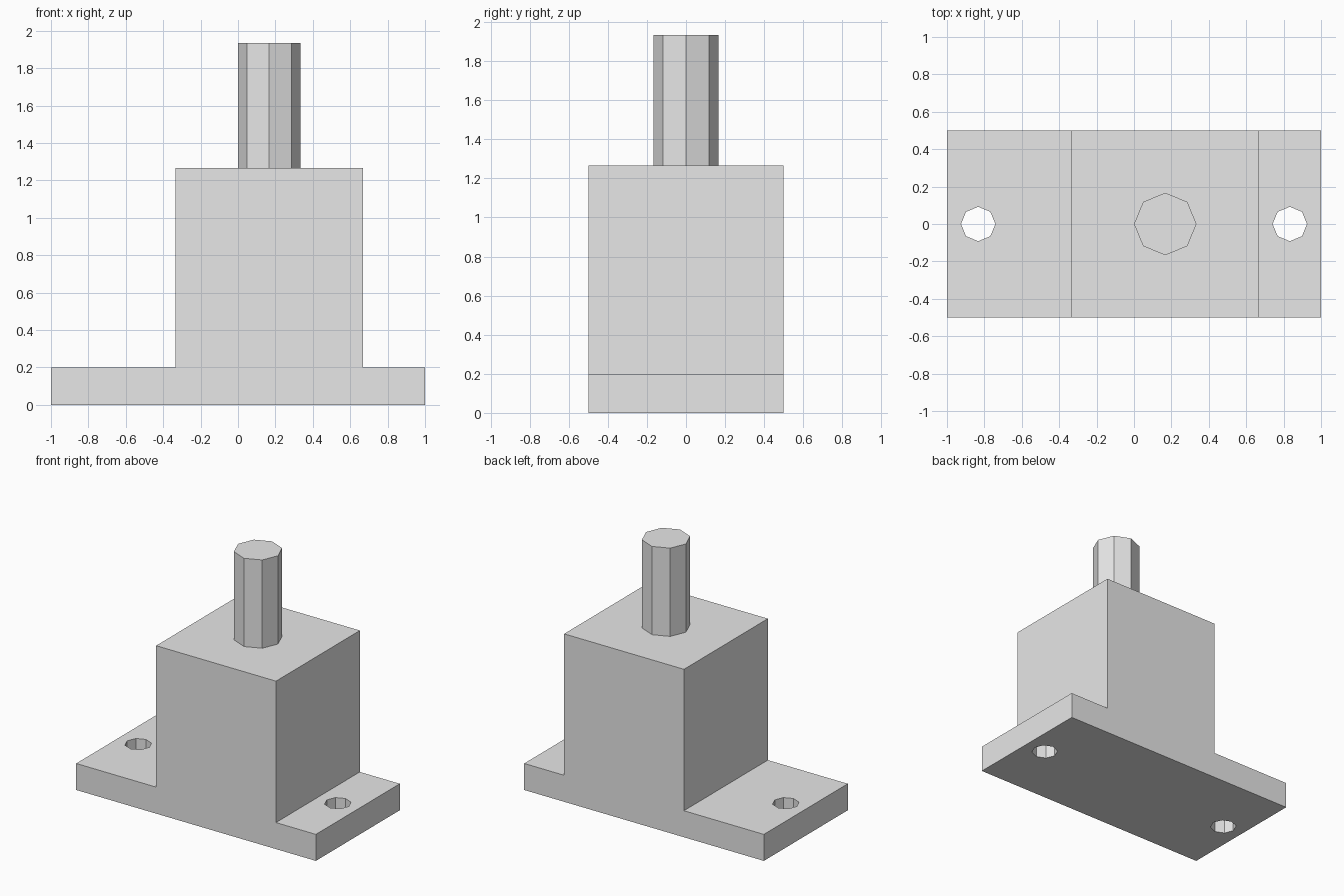
import bpy
import bmesh
from math import pi

default = bpy.data.objects.get("Cube")
if default:
    bpy.data.objects.remove(default, do_unlink=True)

# Single flat material
grey = bpy.data.materials.new("light_grey")
grey.use_nodes = True
colour = (0.8, 0.8, 0.8, 1)
grey.diffuse_color = colour
grey.node_tree.nodes["Principled BSDF"].inputs["Base Color"].default_value = colour

BASE_TOP, BODY_TOP, SHAFT_TOP = 0.2, 1.267, 1.933
HALF_DEPTH = 0.5


def finish(name, bm):
    mesh = bpy.data.meshes.new(name)
    bmesh.ops.recalc_face_normals(bm, faces=bm.faces)
    bm.to_mesh(mesh)
    bm.free()
    mesh.materials.append(grey)
    obj = bpy.data.objects.new(name, mesh)
    bpy.context.collection.objects.link(obj)
    return obj


def octagon_prism(name, x, radius, bottom, top):
    bm = bmesh.new()
    bmesh.ops.create_cone(bm, cap_ends=True, segments=8, radius1=radius,
                          radius2=radius, depth=top - bottom)
    bmesh.ops.translate(bm, verts=bm.verts, vec=(x, 0, (bottom + top) / 2))
    return finish(name, bm)


# Flanged body: stepped front outline extruded to the back
outline = [(-1, 0), (1, 0), (1, BASE_TOP), (0.667, BASE_TOP), (0.667, BODY_TOP),
           (-0.333, BODY_TOP), (-0.333, BASE_TOP), (-1, BASE_TOP)]
bm = bmesh.new()
front = bm.faces.new([bm.verts.new((x, -HALF_DEPTH, z)) for x, z in outline])
side = bmesh.ops.extrude_face_region(bm, geom=[front], use_keep_orig=True)
bmesh.ops.translate(bm, vec=(0, 2 * HALF_DEPTH, 0),
                    verts=[v for v in side["geom"] if isinstance(v, bmesh.types.BMVert)])
body = finish("flanged_body", bm)

# Bolt holes through both flanges
for name, x in (("right", -0.833), ("left", 0.833)):
    cutter = octagon_prism(name + "_bolt_hole_cutter", x, 0.092, -0.1, BASE_TOP + 0.1)
    cutter.hide_render = True
    cutter.hide_set(True)
    cut = body.modifiers.new(name + "_bolt_hole", "BOOLEAN")
    cut.operation = "DIFFERENCE"
    cut.solver = "EXACT"
    cut.object = cutter

# Output shaft
octagon_prism("shaft", 0.167, 0.167, BODY_TOP, SHAFT_TOP)
